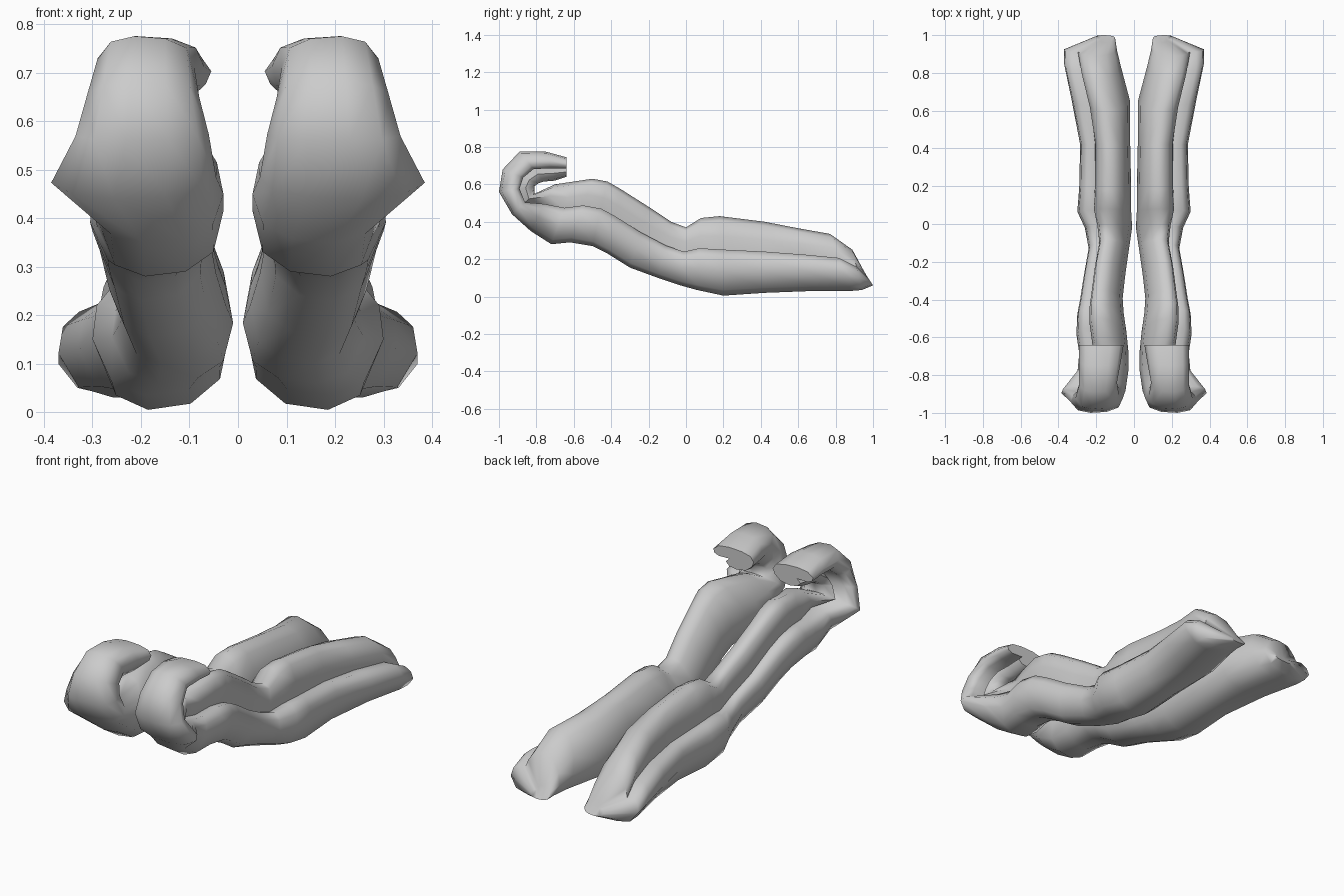
import bpy
import bmesh
from mathutils import Vector

cube = bpy.data.objects.get("Cube")
if cube:
    bpy.data.objects.remove(cube, do_unlink=True)

grey = bpy.data.materials.new("light grey")
grey.use_nodes = True
grey.diffuse_color = (0.6, 0.6, 0.6, 1)
shader = next(n for n in grey.node_tree.nodes if n.type == 'BSDF_PRINCIPLED')
shader.inputs["Base Color"].default_value = grey.diffuse_color
shader.inputs["Roughness"].default_value = 0.8

# Cross-section outline: across (inner to outer) and up (lower to upper edge).
# The fold between the two long ridges is kept apart so its depth can vary.
lower_ridge = [(.62, 0), (.86, .07), (1, .3), (.97, .48), (.86, .58)]
upper_ridge = [(.69, .75), (.6, .94), (.42, 1), (.2, .92),
               (.05, .66), (0, .4), (.08, .15), (.3, .03)]

# Stations: lower edge (y, z), upper edge (y, z), inner x, outer x, fold position
upper_arm = [
    ((1, .06), (.96, .12), .1, .21, .75),
    ((.94, .035), (.89, .25), .09, .37, .74),
    ((.88, .03), (.77, .335), .07, .37, .68),
    ((.68, .03), (.6, .365), .02, .33, .68),
    ((.42, .02), (.42, .4), .02, .285, .7),
    ((.2, .005), (.18, .43), .015, .29, .7),
    ((.06, .035), (.08, .42), .015, .3, .68),
]
forearm = [
    ((-.03, .06), (0, .37), .01, .26, .72),
    ((-.15, .1), (-.08, .4), .025, .24, .74),
    ((-.3, .155), (-.2, .48), .045, .265, .72),
    ((-.42, .23), (-.35, .575), .06, .285, .7),
    ((-.5, .27), (-.42, .615), .055, .3, .7),
    ((-.62, .29), (-.5, .63), .04, .305, .7),
    ((-.72, .28), (-.6, .615), .03, .29, .68),
]
# The upper edge runs into the palm and back, so the fist closes on itself
curled_hand = [
    ((-.83, .35), (-.7, .6), .03, .3, .62),
    ((-.93, .44), (-.81, .55), .045, .385, .55),
    ((-1, .56), (-.81, .59), .06, .335, .45),
    ((-.98, .68), (-.79, .605), .08, .31, .4),
    ((-.89, .775), (-.76, .615), .09, .29, .4),
    ((-.75, .775), (-.7, .62), .07, .29, .5),
    ((-.64, .745), (-.64, .64), .055, .29, .6),
]


def ring(bm, station, side, lean):
    """Place one outline; lean slides its upper ridge outwards."""
    low, high, inner, outer, fold = station
    outline = lower_ridge + [(fold, .56)] + upper_ridge
    verts = []
    for across, up in outline:
        y, z = Vector(low).lerp(Vector(high), up)
        slide = lean * max(0, up - .6)
        x = inner + (outer - inner) * (across + slide)
        verts.append(bm.verts.new((side * x, y, z)))
    return verts


def build_arm(name, side):
    bm = bmesh.new()
    rings = [ring(bm, s, side, 0) for s in upper_arm]
    rings += [ring(bm, s, side, .3) for s in forearm]
    rings += [ring(bm, s, side, 0) for s in curled_hand]
    count = len(rings[0])
    for a, b in zip(rings, rings[1:]):
        for i in range(count):
            j = (i + 1) % count
            bm.faces.new((a[i], a[j], b[j], b[i]))
    # Close the shoulder end and the fingertip end
    bm.faces.new(rings[0])
    bm.faces.new(rings[-1])
    bmesh.ops.triangulate(bm, faces=[f for f in bm.faces if len(f.verts) > 4])
    bmesh.ops.recalc_face_normals(bm, faces=bm.faces)
    mesh = bpy.data.meshes.new(name)
    bm.to_mesh(mesh)
    bm.free()
    mesh.materials.append(grey)
    obj = bpy.data.objects.new(name, mesh)
    bpy.context.collection.objects.link(obj)
    return obj


arms = [build_arm("left_arm", 1), build_arm("right_arm", -1)]

# Soft shading that keeps the hard end rims
bpy.ops.object.select_all(action='DESELECT')
for arm in arms:
    arm.select_set(True)
bpy.context.view_layer.objects.active = arms[0]
bpy.ops.object.shade_smooth_by_angle(angle=1.2)
